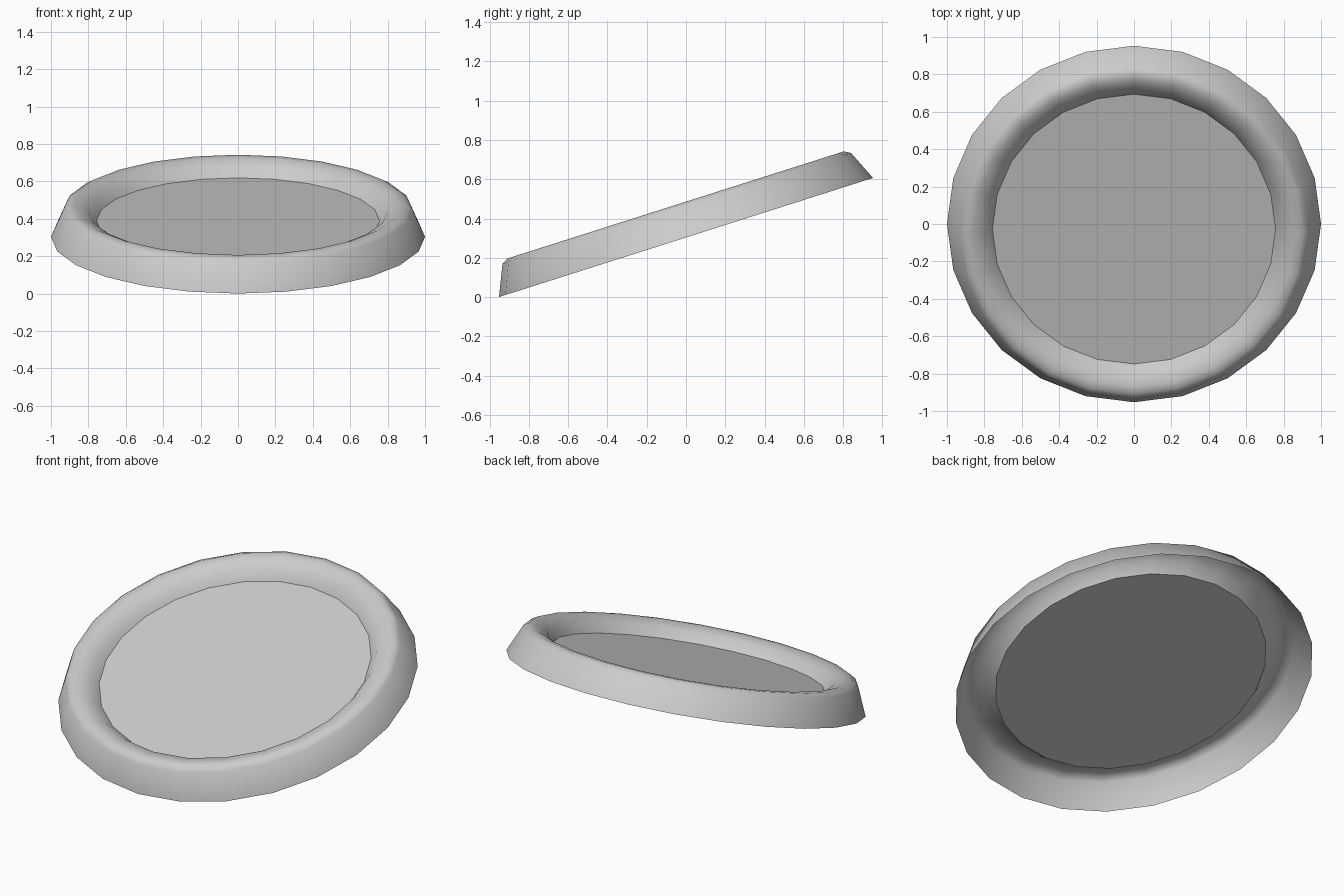
import bpy, bmesh, math
from mathutils import Matrix

if "Cube" in bpy.data.objects:
    bpy.data.objects.remove(bpy.data.objects["Cube"])

SIDES = 24
TILT = math.radians(17.66)
# Rim section (radius, height) from outer foot, over the crown, to the dish floor
PROFILE = [(1.0, 0.0), (0.932, 0.155), (0.90, 0.174), (0.86, 0.172),
           (0.80, 0.145), (0.757, 0.09)]


def ring(bm, r, h):
    return [bm.verts.new((r * math.cos(2 * math.pi * i / SIDES),
                          r * math.sin(2 * math.pi * i / SIDES), h))
            for i in range(SIDES)]


def finish(bm, name, smooth):
    # Tilt the part up at the back and rest its front edge on the ground
    bm.transform(Matrix.Translation((0, 0, math.sin(TILT))) @ Matrix.Rotation(TILT, 4, 'X'))
    for f in bm.faces:
        f.smooth = smooth
    mesh = bpy.data.meshes.new(name)
    bm.to_mesh(mesh)
    bm.free()
    obj = bpy.data.objects.new(name, mesh)
    bpy.context.collection.objects.link(obj)


# Rolled rim, open underneath
bm = bmesh.new()
rings = [ring(bm, r, h) for r, h in PROFILE]
for a, b in zip(rings, rings[1:]):
    for i in range(SIDES):
        j = (i + 1) % SIDES
        bm.faces.new((a[i], a[j], b[j], b[i]))
finish(bm, "rim", True)

# Flat dish floor
bm = bmesh.new()
bm.faces.new(ring(bm, *PROFILE[-1]))
finish(bm, "dish_floor", False)
